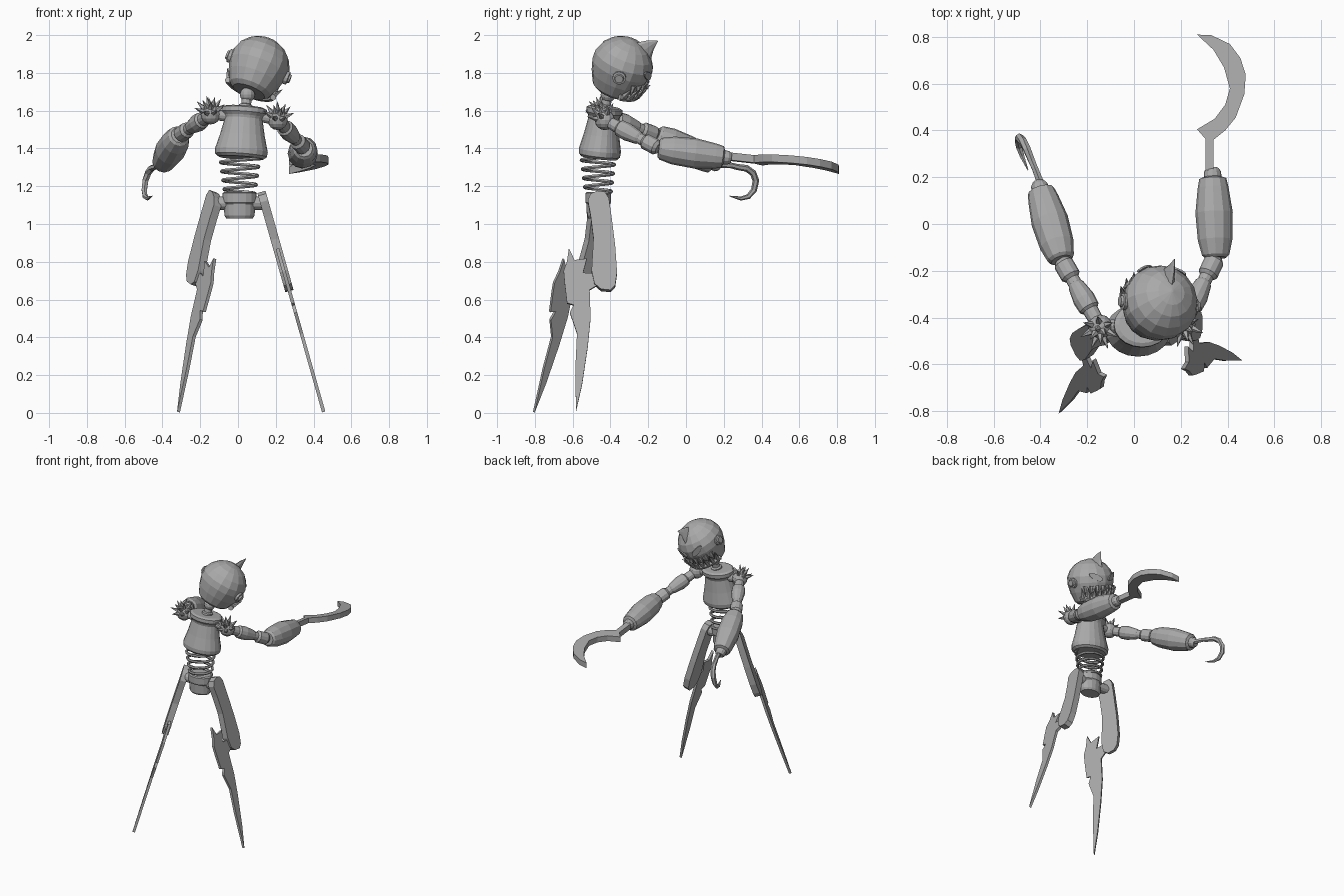
import bpy, bmesh, math
from mathutils import Vector as V, Matrix

cube = bpy.data.objects.get("Cube")
if cube:
    bpy.data.objects.remove(cube, do_unlink=True)

grey = bpy.data.materials.new("plain_grey")
grey.use_nodes = True
grey.diffuse_color = (0.4, 0.4, 0.4, 1)
grey.node_tree.nodes["Principled BSDF"].inputs["Base Color"].default_value = (0.4, 0.4, 0.4, 1)

X, Y, Z = V((1, 0, 0)), V((0, 1, 0)), V((0, 0, 1))


def finish(name, bm):
    bmesh.ops.recalc_face_normals(bm, faces=bm.faces)
    mesh = bpy.data.meshes.new(name)
    bm.to_mesh(mesh)
    bm.free()
    mesh.materials.append(grey)
    obj = bpy.data.objects.new(name, mesh)
    bpy.context.collection.objects.link(obj)
    return obj


def sweep(name, pts, radii, sides=12, axis=None, ref=Z, squash=1):
    """Round section carried along a path with a radius at each point."""
    bm = bmesh.new()
    rings = []
    pts = [V(p) for p in pts]
    for i, (p, r) in enumerate(zip(pts, radii)):
        t = axis or pts[min(i + 1, len(pts) - 1)] - pts[max(i - 1, 0)]
        a = ref.cross(t).normalized()
        b = t.cross(a).normalized() * squash
        angles = [math.tau * k / sides for k in range(sides)]
        rings.append([bm.verts.new(p + r * (math.cos(w) * a + math.sin(w) * b)) for w in angles])
    for lo, hi in zip(rings, rings[1:]):
        for k in range(sides):
            j = (k + 1) % sides
            bm.faces.new((lo[k], lo[j], hi[j], hi[k]))
    bm.faces.new(rings[0])
    bm.faces.new(rings[-1])
    return finish(name, bm)


def lathe(name, p0, p1, profile, **kw):
    """Profile of (fraction along axis, radius) turned about p0-p1."""
    p0, p1 = V(p0), V(p1)
    return sweep(name, [p0.lerp(p1, t) for t, r in profile], [r for t, r in profile],
                 axis=(p1 - p0).normalized(), **kw)


def ball(name, centre, r):
    bm = bmesh.new()
    bmesh.ops.create_uvsphere(bm, u_segments=12, v_segments=8, radius=r,
                              matrix=Matrix.Translation(centre))
    return finish(name, bm)


def spike(name, base, tip, r, **kw):
    return sweep(name, [base, tip], [r, 0.001], sides=5, **kw)


def plate(name, outline, place, offset):
    """Flat outline placed in space and given a thickness along offset."""
    bm = bmesh.new()
    half = V(offset) / 2
    top = [bm.verts.new(V(place(*p)) + half) for p in outline]
    low = [bm.verts.new(V(place(*p)) - half) for p in outline]
    bm.faces.new(top)
    bm.faces.new(low[::-1])
    n = len(top)
    for k in range(n):
        j = (k + 1) % n
        bm.faces.new((top[k], low[k], low[j], top[j]))
    return finish(name, bm)


# Torso, spring waist and pelvis
lathe("torso", (0.015, -0.46, 1.35), (0.035, -0.43, 1.62),
      [(0, 0.12), (0.05, 0.137), (0.15, 0.14), (0.45, 0.118), (0.77, 0.1), (0.82, 0.105),
       (0.88, 0.12), (0.97, 0.12), (1, 0.1)], sides=20, ref=Y, squash=0.8)
turns, steps = 4, 16
helix = []
for i in range(turns * steps + 1):
    f, w = i / (turns * steps), math.tau * i / steps
    r = 0.08 + 0.025 * f
    helix.append((0.01 + r * math.cos(w), -0.465 + 0.85 * r * math.sin(w), 1.16 + 0.19 * f))
sweep("spring_waist", helix, [0.01] * len(helix), sides=6)
lathe("pelvis", (0.008, -0.465, 1.03), (0.008, -0.465, 1.17),
      [(0, 0.07), (0.1, 0.08), (0.55, 0.083), (0.6, 0.09), (0.95, 0.09), (1, 0.08)],
      sides=16, ref=Y, squash=0.75)

# Neck
lathe("neck", (0.04, -0.43, 1.61), (0.055, -0.4, 1.73),
      [(0, 0.038), (0.15, 0.038), (0.2, 0.026), (1, 0.026)], ref=Y)
ball("neck_joint", (0.05, -0.412, 1.685), 0.04)

# Head frame: side, face and crown directions of the tilted head
centre = V((0.108, -0.342, 1.832))
crown = V((0.35, 0.35, 0.9)).normalized()
side_dir = V((0.93, -0.07, -0.36)).normalized()
face_dir = crown.cross(side_dir).normalized()


def on_head(a, b, c):
    return centre + a * side_dir + b * face_dir + c * crown


def around_head(r, angle, c):
    return on_head(r * math.sin(angle), r * math.cos(angle), c)


lathe("head", on_head(0, 0, -0.15), on_head(0, 0, 0.165),
      [(0, 0.09), (0.06, 0.115), (0.25, 0.142), (0.45, 0.16), (0.6, 0.161), (0.75, 0.142),
       (0.88, 0.105), (0.96, 0.06), (1, 0.005)], sides=16, ref=face_dir)
sweep("forehead_horn", [on_head(0, 0.06, 0.07), on_head(0, 0.075, 0.13),
                        on_head(0, 0.1, 0.17), on_head(0, 0.13, 0.208)],
      [0.085, 0.06, 0.032, 0.002], sides=8, ref=face_dir, squash=1).name = "forehead_horn"
horn = bpy.data.objects["forehead_horn"]
for v in horn.data.vertices:          # narrow the horn into a fin
    v.co -= 0.65 * (v.co - centre).dot(side_dir) * side_dir

for s, label in ((1, "left"), (-1, "right")):
    lathe(label + "_ear", on_head(s * 0.13, 0, 0), on_head(s * 0.182, 0, 0),
          [(0, 0.036), (0.75, 0.036), (0.8, 0.025), (1, 0.022)])
    # Slanted almond eye
    eye = []
    for k in range(12):
        w = math.tau * k / 12
        e, h = 0.3 * math.cos(w), 0.022 * math.sin(w)
        eye.append((s * (0.45 + e), 0.03 + h + 0.07 * e))
    plate(label + "_eye", eye, lambda an, c: around_head(0.164, an, c),
          0.008 * (around_head(1, s * 0.45, 0) - centre))

# Jagged teeth round the front of the jaw
for k in range(-4, 5):
    an = k * 0.27
    spike("lower_tooth", around_head(0.135, an, -0.11), around_head(0.178, an, -0.04), 0.02)
    if k < 4:
        spike("upper_tooth", around_head(0.152, an + 0.135, -0.03),
              around_head(0.16, an + 0.135, -0.09), 0.016)
jaw = [around_head(0.135, k * 0.18, -0.115) for k in range(-7, 8)]
sweep("jaw_rim", jaw, [0.018] * len(jaw), sides=6, ref=crown)

# Arms: spiked shoulder, jointed upper arm and barrel forearm
upper = [(0, 0.03), (0.25, 0.034), (0.28, 0.045), (0.42, 0.048), (0.62, 0.036), (0.65, 0.03),
         (0.72, 0.03), (0.76, 0.043), (0.95, 0.043), (1, 0.03)]
barrel = [(0, 0.045), (0.03, 0.058), (0.2, 0.074), (0.5, 0.08), (0.78, 0.066), (0.88, 0.058),
          (0.9, 0.038), (0.96, 0.036), (1, 0.025)]
for label, s, shoulder, elbow, wrist in (
        ("left", 1, (0.21, -0.43, 1.55), (0.35, -0.145, 1.4), (0.335, 0.24, 1.348)),
        ("right", -1, (-0.145, -0.44, 1.58), (-0.31, -0.155, 1.47), (-0.41, 0.18, 1.305))):
    ball(label + "_shoulder", shoulder, 0.053)
    lathe(label + "_upper_arm", shoulder, elbow, upper)
    lathe(label + "_forearm", elbow, wrist, barrel)
    lathe(label + "_shoulder_link", (0.03 + s * 0.08, -0.435, 1.57), shoulder, [(0, 0.028), (1, 0.028)])
    lean = V((s * 0.1, -0.45, 0.85)).normalized()
    a = lean.cross(X).normalized()
    b = lean.cross(a)
    for ring, count in ((0.35, 4), (0.95, 7)):
        for k in range(count):
            w = math.tau * k / count + ring
            d = math.cos(ring) * lean + math.sin(ring) * (math.cos(w) * a + math.sin(w) * b)
            spike(label + "_shoulder_spike", V(shoulder) + 0.04 * d, V(shoulder) + 0.1 * d, 0.018,
                  ref=X + 0.3 * Y)

# Left sickle blade
sickle = [(0.305, 0.23), (0.34, 0.23), (0.34, 0.36), (0.39, 0.4), (0.435, 0.455), (0.472, 0.555),
          (0.478, 0.64), (0.455, 0.71), (0.41, 0.77), (0.33, 0.808), (0.27, 0.81), (0.34, 0.745),
          (0.385, 0.67), (0.41, 0.58), (0.39, 0.51), (0.345, 0.45), (0.27, 0.405), (0.305, 0.365)]
plate("left_sickle", sickle,
      lambda x, y: (x, y, 1.35 - 0.11 * (y - 0.3) + 0.15 * (x - 0.33)), (0, 0, 0.04))

# Right hook
hook = [(0.15, 1.315), (0.24, 1.31), (0.27, 1.302), (0.32, 1.295), (0.355, 1.27), (0.37, 1.23),
        (0.36, 1.18), (0.33, 1.145), (0.29, 1.135), (0.23, 1.148)]
sweep("right_hook", [(-0.4 - 0.38 * (y - 0.17) - 0.2 * (1.3 - z), y, z) for y, z in hook],
      [0.018, 0.015, 0.016, 0.018, 0.018, 0.018, 0.016, 0.014, 0.011, 0.002], sides=6, ref=X)

# Legs: rounded thigh plate and jagged shin blade, in side outline
thigh = [(-0.52, 1.12), (-0.505, 1.155), (-0.47, 1.17), (-0.43, 1.165), (-0.408, 1.13),
         (-0.395, 1.04), (-0.375, 0.88), (-0.365, 0.74), (-0.375, 0.67), (-0.4, 0.645),
         (-0.45, 0.65), (-0.485, 0.68), (-0.5, 0.75), (-0.49, 0.92), (-0.505, 1.04)]
shin = [(-0.62, 0.87), (-0.59, 0.807), (-0.525, 0.815), (-0.545, 0.74), (-0.46, 0.735),
        (-0.46, 0.68), (-0.51, 0.65), (-0.505, 0.5), (-0.52, 0.35), (-0.55, 0.15),
        (-0.583, 0.005), (-0.585, 0.25), (-0.577, 0.42), (-0.615, 0.53), (-0.595, 0.57),
        (-0.63, 0.58), (-0.643, 0.69), (-0.648, 0.75), (-0.63, 0.8)]


def left_leg(y, z):
    return (0.455 - 0.283 * z, y, z)


def right_leg(y, z):
    dy, dz = y + 0.46, z - 1.1
    y2 = -0.46 + 0.87 * dy + 0.218 * dz
    z2 = z + 0.4 * (dy - 0.11 * dz)
    return (-0.8 + 0.353 * z2 - 0.6 * y2, y2, z2)


for label, place, normal in (("left", left_leg, V((1, 0, 0.283))),
                             ("right", right_leg, V((1, 0.6, -0.353)))):
    normal.normalize()
    hip = V(place(-0.46, 1.11))
    lathe(label + "_hip", (0.008, -0.465, 1.11), hip, [(0, 0.035), (1, 0.035)])
    plate(label + "_thigh", thigh, place, 0.045 * normal)
    plate(label + "_shin_blade", shin, place, 0.018 * normal)
